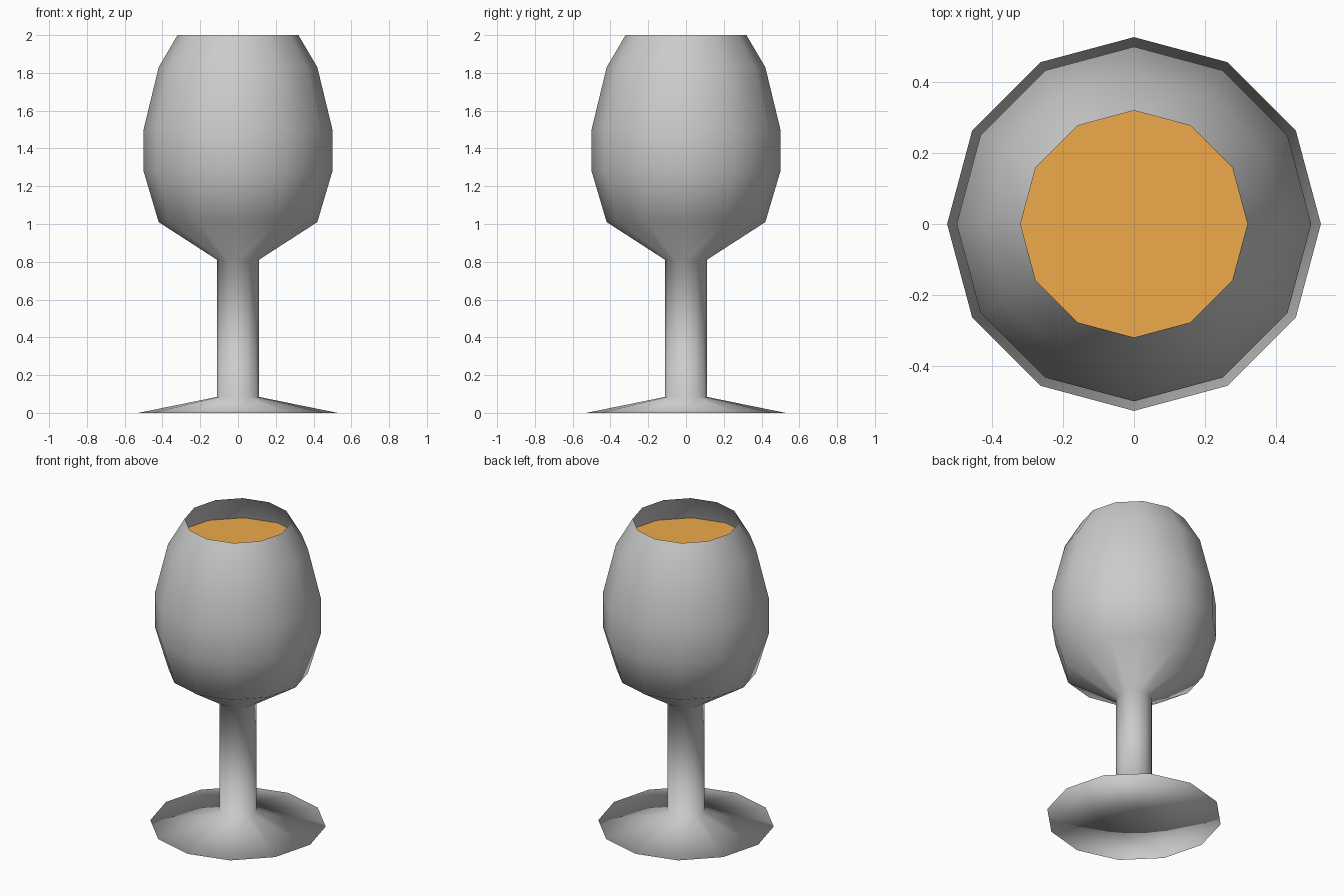
import bpy
import bmesh
from math import cos, sin, pi

if "Cube" in bpy.data.objects:
    bpy.data.objects.remove(bpy.data.objects["Cube"])

SIDES = 12


def ring(bm, radius, z):
    return [bm.verts.new((radius * cos(2 * pi * i / SIDES),
                          radius * sin(2 * pi * i / SIDES), z)) for i in range(SIDES)]


def finish(bm, name):
    mesh = bpy.data.meshes.new(name)
    for face in bm.faces:
        face.smooth = True
    bm.to_mesh(mesh)
    bm.free()
    obj = bpy.data.objects.new(name, mesh)
    bpy.context.collection.objects.link(obj)
    return obj


# Goblet: foot, stem and open thin-walled bowl as one turned profile
profile = [(0.527, 0), (0.11, 0.085), (0.11, 0.81), (0.42, 1.01),
           (0.50, 1.28), (0.50, 1.50), (0.42, 1.83), (0.32, 2.0)]
bm = bmesh.new()
rings = [ring(bm, r, z) for r, z in profile]
for low, high in zip(rings, rings[1:]):
    for i in range(SIDES):
        j = (i + 1) % SIDES
        bm.faces.new((low[i], low[j], high[j], high[i]))

# Underside of the foot
centre = bm.verts.new((0, 0, 0))
for i in range(SIDES):
    bm.faces.new((centre, rings[0][(i + 1) % SIDES], rings[0][i]))
finish(bm, "goblet")

# Drink surface just below the rim
bm = bmesh.new()
bm.faces.new(ring(bm, 0.418, 1.825))
drink = finish(bm, "drink_surface")
amber = bpy.data.materials.new("amber_drink")
amber.diffuse_color = (0.85, 0.40, 0.07, 1)
amber.use_nodes = True
amber.node_tree.nodes["Principled BSDF"].inputs["Base Color"].default_value = amber.diffuse_color
drink.data.materials.append(amber)
